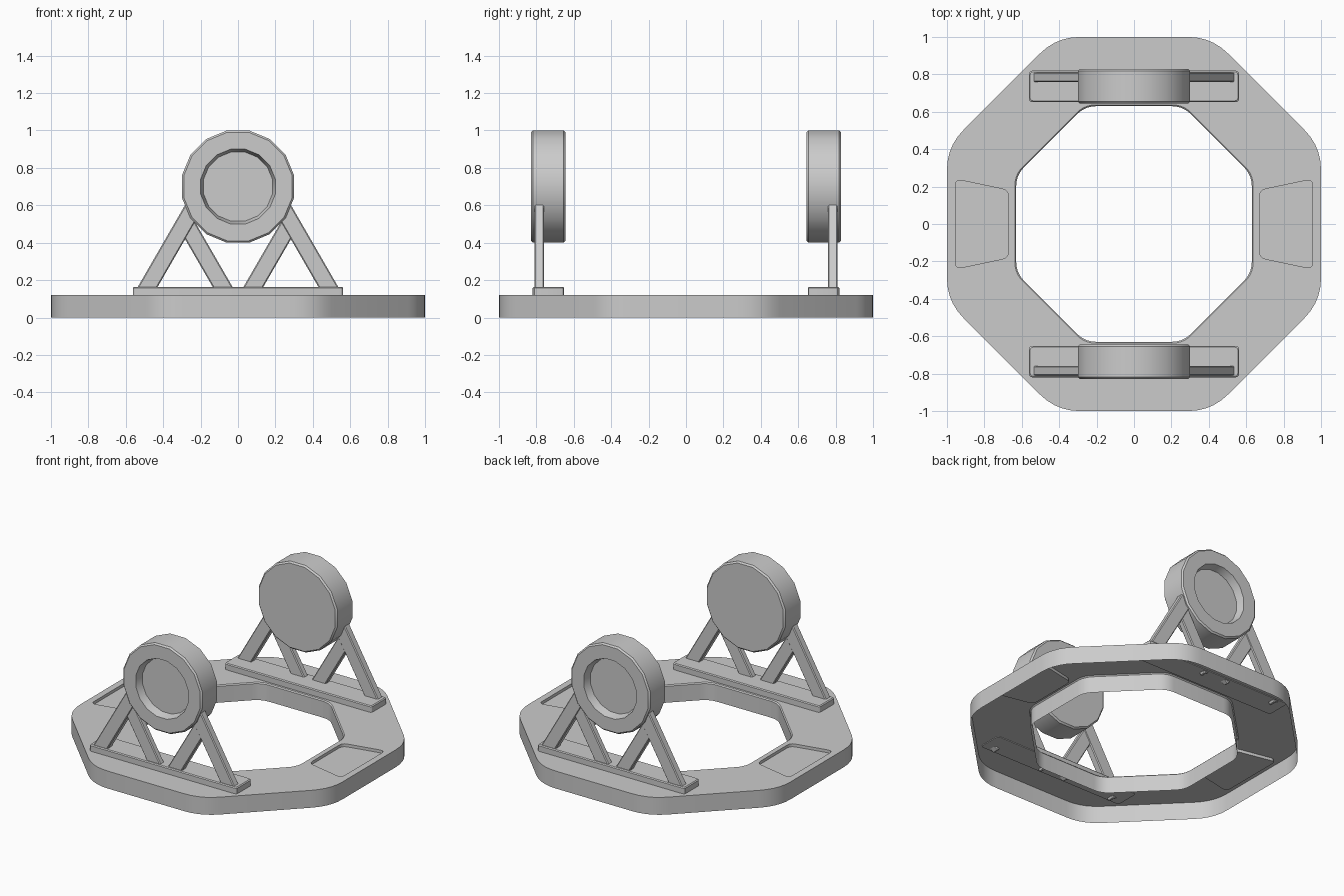
import bpy, bmesh
from math import pi, sin, cos, tan, atan2, hypot, radians
from mathutils import Vector, Matrix

if "Cube" in bpy.data.objects:
    bpy.data.objects.remove(bpy.data.objects["Cube"])


def rounded(points, cut, segs=5):
    """Closed outline with each corner rounded, starting 'cut' away from it."""
    out = []
    pts = [Vector(p) for p in points]
    for i, p in enumerate(pts):
        a = p + (pts[i - 1] - p).normalized() * cut
        b = p + (pts[(i + 1) % len(pts)] - p).normalized() * cut
        for k in range(segs + 1):
            t = k / segs
            out.append(a * (1 - t) ** 2 + p * 2 * t * (1 - t) + b * t * t)
    return out


def octagon(apothem):
    r = apothem / cos(pi / 8)
    return [(r * cos(pi / 8 + i * pi / 4), r * sin(pi / 8 + i * pi / 4)) for i in range(8)]


def loft(bm, loops, cap_start=False, cap_end=False):
    """Skin between loops of equal length."""
    rings = [[bm.verts.new(c) for c in loop] for loop in loops]
    for a, b in zip(rings, rings[1:]):
        n = len(a)
        for i in range(n):
            j = (i + 1) % n
            bm.faces.new((a[i], a[j], b[j], b[i]))
    if cap_start:
        bm.faces.new(rings[0][::-1])
    if cap_end:
        bm.faces.new(rings[-1])


def at_z(outline, z):
    return [(p[0], p[1], z) for p in outline]


def finish(bm, name, turn=0.0, smooth=True):
    mesh = bpy.data.meshes.new(name)
    bm.to_mesh(mesh)
    bm.free()
    ob = bpy.data.objects.new(name, mesh)
    ob.rotation_euler.z = turn
    bpy.context.collection.objects.link(ob)
    if smooth:
        bpy.ops.object.select_all(action='DESELECT')
        ob.select_set(True)
        bpy.context.view_layer.objects.active = ob
        bpy.ops.object.shade_smooth_by_angle(angle=radians(30))
    return ob


# Octagonal base ring, open underneath, with two shallow trapezoid recesses
TOP = 0.12
bm = bmesh.new()
outer = rounded(octagon(1.0), 0.125)
inner = rounded(octagon(0.63), 0.06)
inner_rim = rounded(octagon(0.637), 0.06)
loft(bm, [at_z(outer, 0), at_z(outer, TOP)])
loft(bm, [at_z(inner_rim, TOP), at_z(inner, TOP - 0.007), at_z(inner, 0)])
for s in (1, -1):
    trapezoid = [(0.67 * s, -0.18 * s), (0.955 * s, -0.24 * s),
                 (0.955 * s, 0.24 * s), (0.67 * s, 0.18 * s)]
    recess = rounded(trapezoid, 0.035, 3)
    loft(bm, [at_z(recess, TOP), at_z(recess, TOP - 0.02)], cap_end=True)
rim_edges = [e for e in bm.edges if all(abs(v.co.z - TOP) < 1e-5 for v in e.verts)]
bmesh.ops.triangle_fill(bm, edges=rim_edges, use_beauty=True, normal=(0, 0, 1))
bmesh.ops.recalc_face_normals(bm, faces=bm.faces[:])
bm.normal_update()
if sum(f.normal.z * f.calc_area() for f in bm.faces) < 0:
    bmesh.ops.reverse_faces(bm, faces=bm.faces[:])
finish(bm, "base_ring")


def foot_plate(name, turn):
    bm = bmesh.new()

    def outline(d):
        return rounded([(-0.562 + d, 0.652 + d), (0.562 - d, 0.652 + d),
                        (0.562 - d, 0.82 - d), (-0.562 + d, 0.82 - d)], 0.02, 3)
    loft(bm, [at_z(outline(0), 0.115), at_z(outline(0), 0.158),
              at_z(outline(0.006), 0.164)], True, True)
    bmesh.ops.recalc_face_normals(bm, faces=bm.faces[:])
    finish(bm, name, turn)


def drum(name, turn, sides=16):
    # profile: (distance to flat side, y), from inner face to dished outer face
    profile = [(0.29, 0.645), (0.30, 0.655), (0.30, 0.818), (0.29, 0.828),
               (0.20, 0.828), (0.185, 0.775)]
    bm = bmesh.new()
    loops = []
    for apothem, y in profile:
        r = apothem / cos(pi / sides)
        angles = [(i + 0.5) * 2 * pi / sides for i in range(sides)]
        loops.append([(r * cos(a), y, 0.70 + r * sin(a)) for a in angles])
    loft(bm, loops, True, True)
    bmesh.ops.recalc_face_normals(bm, faces=bm.faces[:])
    finish(bm, name, turn)


def strut(name, turn, start, end, y0, y1, width=0.092):
    dx, dz = end[0] - start[0], end[1] - start[1]
    bm = bmesh.new()
    bmesh.ops.create_cube(bm, size=1)
    place = (Matrix.Translation(((start[0] + end[0]) / 2, (y0 + y1) / 2, (start[1] + end[1]) / 2))
             @ Matrix.Rotation(atan2(dx, dz), 4, 'Y')
             @ Matrix.Diagonal((width, y1 - y0, hypot(dx, dz), 1)))
    bmesh.ops.transform(bm, matrix=place, verts=bm.verts[:])
    ob = finish(bm, name, turn, smooth=False)
    bevel = ob.modifiers.new("edge_bevel", 'BEVEL')
    bevel.width = 0.006
    bevel.segments = 1


# Two identical stands, turned half round from each other
for end_name, turn in (("back", 0.0), ("front", pi)):
    foot_plate(end_name + "_foot_plate", turn)
    drum(end_name + "_drum", turn)
    for side, s in (("left", -1), ("right", 1)):
        strut(f"{end_name}_{side}_outer_strut", turn,
              (0.508 * s, 0.12), (0.231 * s, 0.60), 0.758, 0.81)
        strut(f"{end_name}_{side}_inner_strut", turn,
              (0.057 * s, 0.12), (0.2825 * s, 0.51), 0.762, 0.806)
